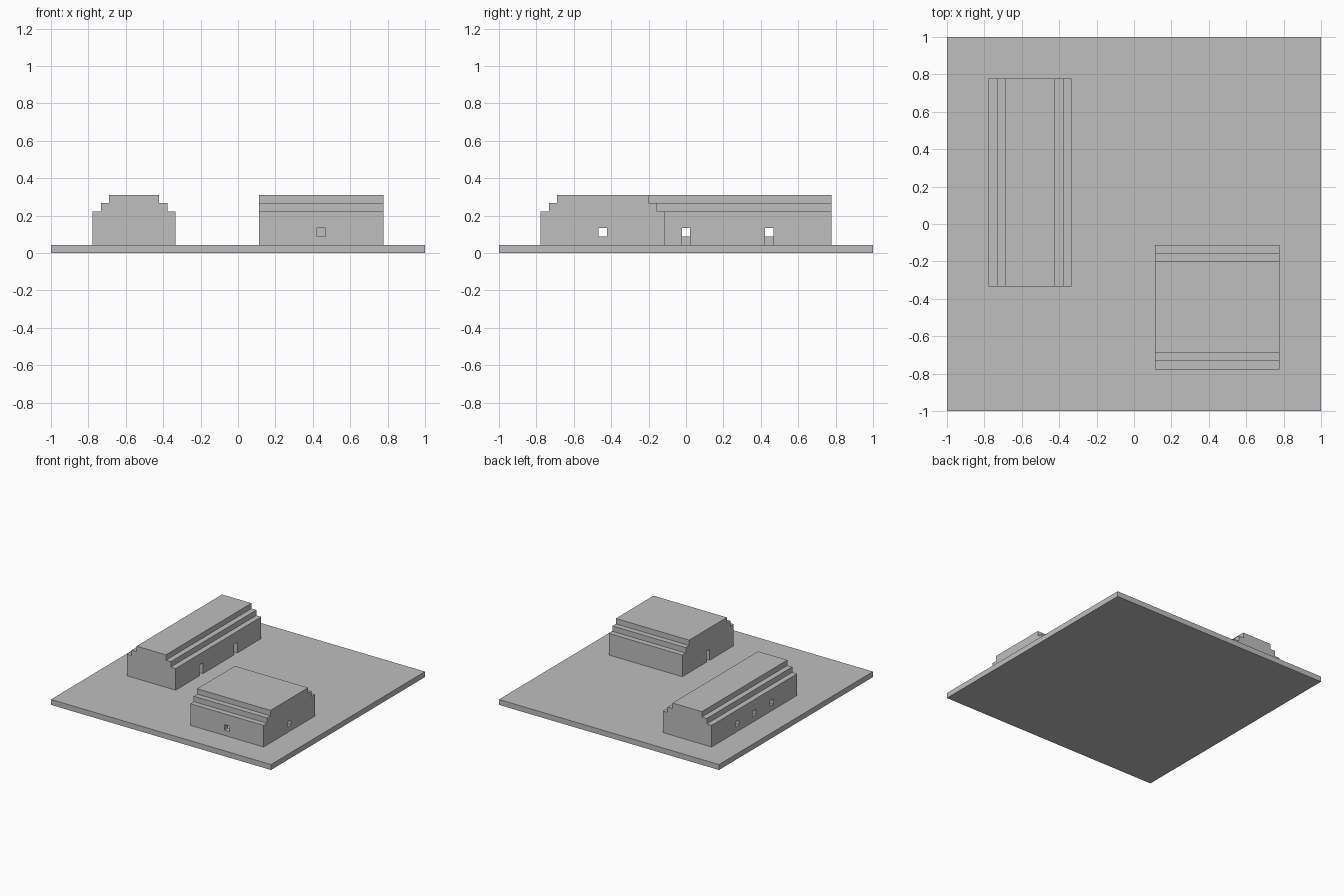
import bpy
import bmesh
from mathutils import Vector

if "Cube" in bpy.data.objects:
    bpy.data.objects.remove(bpy.data.objects["Cube"], do_unlink=True)

U = 2 / 45          # one block of the layout
GROUND = U          # top of the ground slab

grey = bpy.data.materials.new("plain_grey")
grey.use_nodes = True
GREY = (0.52, 0.52, 0.52, 1)
grey.diffuse_color = GREY
grey.node_tree.nodes["Principled BSDF"].inputs["Base Color"].default_value = GREY


def make_object(name, bm):
    bmesh.ops.recalc_face_normals(bm, faces=bm.faces)
    mesh = bpy.data.meshes.new(name)
    bm.to_mesh(mesh)
    bm.free()
    mesh.materials.append(grey)
    obj = bpy.data.objects.new(name, mesh)
    bpy.context.collection.objects.link(obj)
    return obj


def box(name, lo, hi):
    lo, hi = Vector(lo), Vector(hi)
    bm = bmesh.new()
    bmesh.ops.create_cube(bm, size=1)
    for v in bm.verts:
        v.co = (lo + hi) / 2 + v.co * (hi - lo)
    return make_object(name, bm)


def stepped_hall(name, width, length, place):
    """Extrude the stepped gable profile; place maps (across, along, z) to the world."""
    half = [(width / 2, 0), (width / 2, 4), (width / 2 - 1, 4),
            (width / 2 - 1, 5), (width / 2 - 2, 5), (width / 2 - 2, 6)]
    profile = half + [(-a, h) for a, h in reversed(half)]
    bm = bmesh.new()
    face = bm.faces.new([bm.verts.new(place(a, -length / 2, GROUND + (h - 1) * U if h else GROUND))
                         for a, h in [(a, h + 1 if h else 0) for a, h in profile]])
    end = bmesh.ops.extrude_face_region(bm, geom=[face])
    shift = place(0, length / 2, 0) - place(0, -length / 2, 0)
    bmesh.ops.translate(bm, vec=shift, verts=[g for g in end["geom"]
                                              if isinstance(g, bmesh.types.BMVert)])
    return make_object(name, bm)


def cut(obj, lo, hi):
    cutter = box("cutter", lo, hi)
    cutter.hide_render = True
    mod = obj.modifiers.new("opening", 'BOOLEAN')
    mod.operation = 'DIFFERENCE'
    mod.solver = 'EXACT'
    mod.object = cutter
    bpy.context.view_layer.objects.active = obj
    bpy.ops.object.modifier_apply(modifier=mod.name)
    bpy.data.objects.remove(cutter, do_unlink=True)


def hollow(obj, cx, cy, sx, sy):
    """Leave walls one block thick under a solid roof."""
    hx, hy = (sx / 2 - 1) * U, (sy / 2 - 1) * U
    cut(obj, (cx - hx, cy - hy, GROUND - U / 2), (cx + hx, cy + hy, GROUND + 3.5 * U))


def opening(obj, x, y, door=False):
    """One block wide: doors start at the ground, windows one block up."""
    # slightly deeper than the wall so that it cuts cleanly through
    along_x = abs(x - obj["cx"]) > abs(y - obj["cy"])
    dx, dy = (0.8 * U, U / 2) if along_x else (U / 2, 0.8 * U)
    z0 = GROUND - U / 2 if door else GROUND + U
    cut(obj, (x - dx, y - dy, z0), (x + dx, y + dy, GROUND + 2 * U))


# Ground slab
box("ground_slab", (-1, -1, 0), (1, 1, GROUND))

# Long hall: ridge along y, two doors on +x, three windows on -x
ax, ay = -12.5 * U, 5 * U
long_hall = stepped_hall("long_hall", 10, 25,
                         lambda a, l, z: Vector((ax + a * U, ay + l * U, z)))
long_hall["cx"], long_hall["cy"] = ax, ay
hollow(long_hall, ax, ay, 10, 25)

# Square house: ridge along x, door on -x, windows on -y and +x
bx, by = 10 * U, -10 * U
square_house = stepped_hall("square_house", 15, 15,
                            lambda a, l, z: Vector((bx + l * U, by + a * U, z)))
square_house["cx"], square_house["cy"] = bx, by
hollow(square_house, bx, by, 15, 15)


def wall_cut(obj, normal, wall, offset, door=False):
    """Opening in the wall facing normal, wall blocks out and offset blocks along it."""
    nx, ny = normal
    x = obj["cx"] + (nx * (wall - 0.5) + abs(ny) * offset) * U
    y = obj["cy"] + (ny * (wall - 0.5) + abs(nx) * offset) * U
    dx, dy = (0.8 * U, U / 2) if nx else (U / 2, 0.8 * U)
    z0 = GROUND - U / 2 if door else GROUND + U
    cut(obj, (x - dx, y - dy, z0), (x + dx, y + dy, GROUND + 2 * U))


for offset in (-5, 5):
    wall_cut(long_hall, (1, 0), 5, offset, door=True)
for offset in (-5, 0, 5):
    wall_cut(long_hall, (-1, 0), 5, offset)
wall_cut(square_house, (-1, 0), 7.5, 0, door=True)
wall_cut(square_house, (1, 0), 7.5, 0)
wall_cut(square_house, (0, -1), 7.5, 0)
